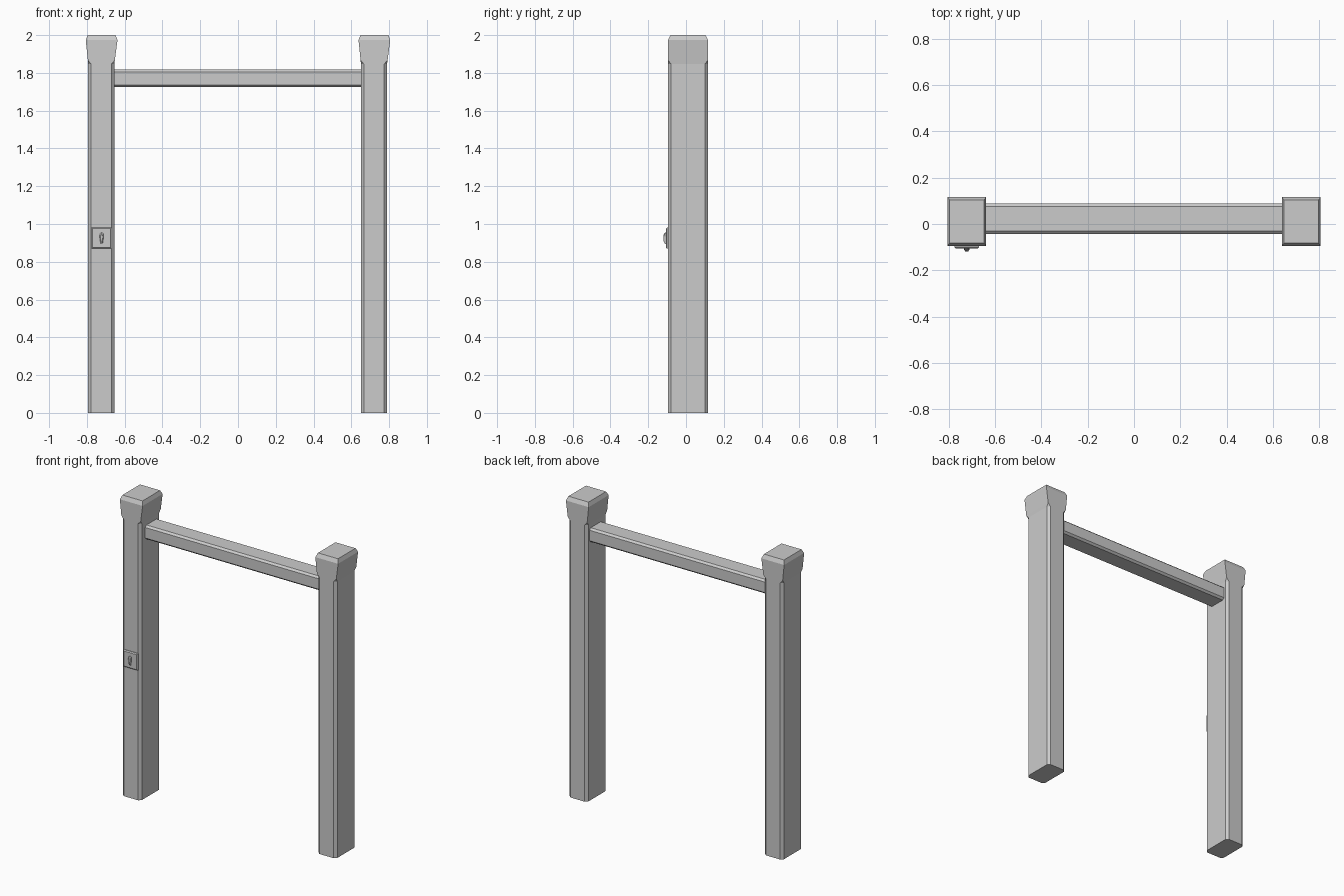
import bpy, bmesh, math
from mathutils import Vector

if "Cube" in bpy.data.objects:
    bpy.data.objects.remove(bpy.data.objects["Cube"])

Y0, Y1 = -0.095, 0.116      # post front and back
CH = 0.016                  # post chamfer


def finish(name, bm):
    bmesh.ops.recalc_face_normals(bm, faces=bm.faces[:])
    me = bpy.data.meshes.new(name)
    bm.to_mesh(me)
    bm.free()
    ob = bpy.data.objects.new(name, me)
    bpy.context.collection.objects.link(ob)
    return ob


def octagon(a0, a1, b0, b1, ca, cb):
    return [(a0 + ca, b0), (a1 - ca, b0), (a1, b0 + cb), (a1, b1 - cb),
            (a1 - ca, b1), (a0 + ca, b1), (a0, b1 - cb), (a0, b0 + cb)]


def rect(a0, a1, b0, b1):
    return [(a0, b0), (a1, b0), (a1, b1), (a0, b1)]


def bridge(bm, lo, hi):
    n = len(lo)
    for i in range(n):
        j = (i + 1) % n
        bm.faces.new((lo[i], lo[j], hi[j], hi[i]))


def loft(name, rings):
    # closed solid through rings of 3D points
    bm = bmesh.new()
    vs = [[bm.verts.new(p) for p in r] for r in rings]
    for lo, hi in zip(vs, vs[1:]):
        bridge(bm, lo, hi)
    bm.faces.new(vs[0])
    bm.faces.new(vs[-1])
    return finish(name, bm)


def post(name, cx):
    # chamfered shaft whose chamfers run out into a flared square head
    bm = bmesh.new()

    def ring(pts, z):
        return [bm.verts.new((cx + x, y, z)) for x, y in pts]

    shaft = octagon(-0.069, 0.069, Y0, Y1, CH, CH)
    base, neck = ring(shaft, 0), ring(shaft, 1.846)
    corner = ring(rect(-0.071, 0.072, Y0, Y1), 1.868)
    head = ring(rect(-0.082, 0.086, Y0, Y1), 1.974)
    top = ring(rect(-0.072, 0.076, Y0 + 0.013, Y1 - 0.013), 2.0)
    bm.faces.new(base)
    bridge(bm, base, neck)
    for i in range(4):
        j = (i + 1) % 4
        a, b = neck[2 * i], neck[2 * i + 1]
        bm.faces.new((neck[2 * i - 1], a, corner[i]))
        bm.faces.new((a, b, corner[j], corner[i]))
    bridge(bm, corner, head)
    bridge(bm, head, top)
    bm.faces.new(top)
    return finish(name, bm)


# Two identical posts
post("left_post", -0.724)
post("right_post", 0.720)

# Chamfered cross beam
section = octagon(-0.043, 0.088, 1.724, 1.818, 0.013, 0.012)
loft("cross_beam", [[(x, y, z) for y, z in section] for x in (-0.66, 0.655)])

# Lock plate on the front of the left post, with bevelled rim
LX, LZ = -0.722, 0.925


def plate_ring(hw, hh, y):
    return [(x, y, z) for x, z in rect(LX - hw, LX + hw, LZ - hh, LZ + hh)]


loft("lock_plate", [plate_ring(0.053, 0.056, -0.090),
                    plate_ring(0.053, 0.056, -0.100),
                    plate_ring(0.047, 0.050, -0.106)])

# Raised keyhole cover
outline = [(-0.005, -0.031), (0.005, -0.031), (0.008, -0.012), (0.011, 0.010),
           (0.009, 0.024), (0, 0.031), (-0.009, 0.024), (-0.011, 0.010), (-0.008, -0.012)]
loft("keyhole_cover", [[(LX + x * s, y, LZ + z * s) for x, z in outline]
                       for s, y in ((1, -0.103), (1, -0.111), (0.6, -0.118))])
